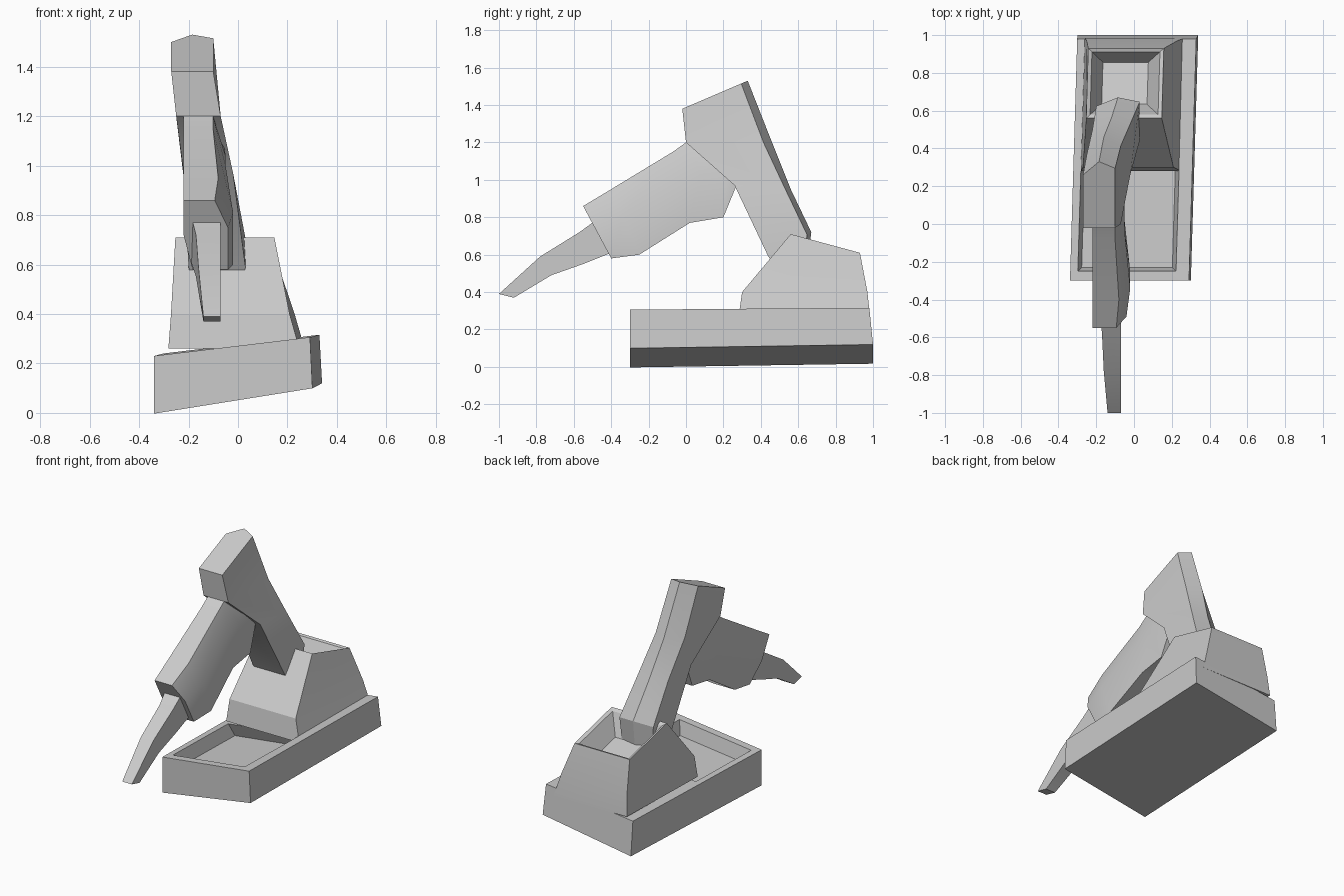
import bpy
import bmesh
import math
from mathutils import Vector

default_cube = bpy.data.objects.get("Cube")
if default_cube:
    bpy.data.objects.remove(default_cube, do_unlink=True)

# Cross-section shapes: fraction from near edge to far edge, fraction across
SQUARE = [(0, 0), (0, 1), (1, 1), (1, 0)]
RIDGED = [(0, 0), (0, 1), (.9, 1), (1, .5), (.8, 0)]
HEXAGON = [(0, 0), (0, .7), (.4, 1), (1, 1), (1, .2), (.5, 0)]


def make_material(name, colour):
    material = bpy.data.materials.new(name)
    material.use_nodes = True
    material.diffuse_color = colour
    shader = material.node_tree.nodes["Principled BSDF"]
    shader.inputs["Base Color"].default_value = colour
    return material


def section(shape, left, right, near, far, roll=0, skew=0):
    """Ring of points on a slanted slice, from near (y, z) to far (y, z)."""
    near, far = Vector(near), Vector(far)
    points = []
    for along, across in shape:
        x = left + (right - left) * across
        y, z = near.lerp(far, along)
        points.append(Vector((x + skew * y, y, z + roll * x)))
    return points


def shrink(ring, factor, drop):
    """Copy of a ring drawn in towards its centre and lowered."""
    centre = sum(ring, Vector()) / len(ring)
    down = Vector((0, 0, -drop))
    return [centre.lerp(point, factor) + down for point in ring]


def loft(name, rings, material):
    """Skin a closed solid through rings of equal point count."""
    bm = bmesh.new()
    loops = [[bm.verts.new(point) for point in ring] for ring in rings]
    for lower, upper in zip(loops, loops[1:]):
        for i in range(len(lower)):
            bm.faces.new((lower[i - 1], lower[i], upper[i], upper[i - 1]))
    bm.faces.new(loops[0])
    bm.faces.new(loops[-1])
    bmesh.ops.recalc_face_normals(bm, faces=bm.faces)
    mesh = bpy.data.meshes.new(name)
    bm.to_mesh(mesh)
    bm.free()
    mesh.materials.append(material)
    part = bpy.data.objects.new(name, mesh)
    bpy.context.collection.objects.link(part)
    bpy.ops.object.select_all(action='DESELECT')
    part.select_set(True)
    bpy.context.view_layer.objects.active = part
    bpy.ops.object.shade_smooth_by_angle(angle=math.radians(25))


grey = make_material("light_grey", (.6, .6, .6, 1))

# Tilted base: outer walls, rim, then the floor of the sunken front tray
tilt = .12
twist = .03
loft("base_tray", [
    section(SQUARE, left=-.33, right=.31, near=(-.3, .05), far=(1, .07), roll=.16, skew=twist),
    section(SQUARE, left=-.33, right=.3, near=(-.3, .27), far=(.98, .28), roll=tilt, skew=twist),
    section(SQUARE, left=-.29, right=.23, near=(-.25, .27), far=(.3, .27), roll=tilt, skew=twist),
    section(SQUARE, left=-.27, right=.21, near=(-.23, .18), far=(.34, .18), roll=tilt, skew=twist),
], grey)

# Open-topped turret: outer wall, rim, then inner pocket
turret_foot = section(SQUARE, left=-.29, right=.24, near=(.28, .26), far=(.985, .26), skew=twist)
turret_wall = section(SQUARE, left=-.28, right=.2, near=(.3, .4), far=(.97, .4), skew=twist)
turret_rim = section(SQUARE, left=-.27, right=.13, near=(.56, .71), far=(.93, .61), skew=twist)
loft("turret", [
    turret_foot,
    turret_wall,
    turret_rim,
    shrink(turret_rim, factor=.9, drop=.01),
    shrink(turret_rim, factor=.6, drop=.13),
], grey)

# Leaning upper arm, from head to turret
loft("upper_arm", [
    section(RIDGED, left=-.27, right=-.1, near=(-.02, 1.38), far=(.33, 1.53)),
    section(RIDGED, left=-.25, right=-.07, near=(0, 1.2), far=(.46, 1.2)),
    section(RIDGED, left=-.22, right=-.02, near=(.26, .97), far=(.56, .95)),
    section(RIDGED, left=-.2, right=.03, near=(.44, .59), far=(.67, .72)),
    section(RIDGED, left=-.18, right=.02, near=(.5, .5), far=(.64, .5)),
], grey)

# Forearm sloping down to the front: top, bottom and right side of each slice
forearm_slices = [
    ((.2, 1.2), (.27, .97), -.06),
    ((0, 1.2), (.2, .8), -.05),
    ((-.07, 1.15), (.02, .77), -.05),
    ((-.4, .95), (-.25, .6), -.02),
    ((-.55, .86), (-.4, .58), -.04),
]
loft("forearm", [
    section(HEXAGON, left=-.22, right=side, near=top, far=bottom)
    for top, bottom, side in forearm_slices
], grey)

# Tapered finger at the end of the forearm
finger_slices = [
    ((-.46, .8), (-.4, .61), -.19),
    ((-.57, .72), (-.55, .55), -.17),
    ((-.78, .59), (-.72, .49), -.16),
    ((-1, .39), (-.92, .37), -.14),
]
loft("finger", [
    section(SQUARE, left=side, right=-.07, near=top, far=bottom)
    for top, bottom, side in finger_slices
], grey)
